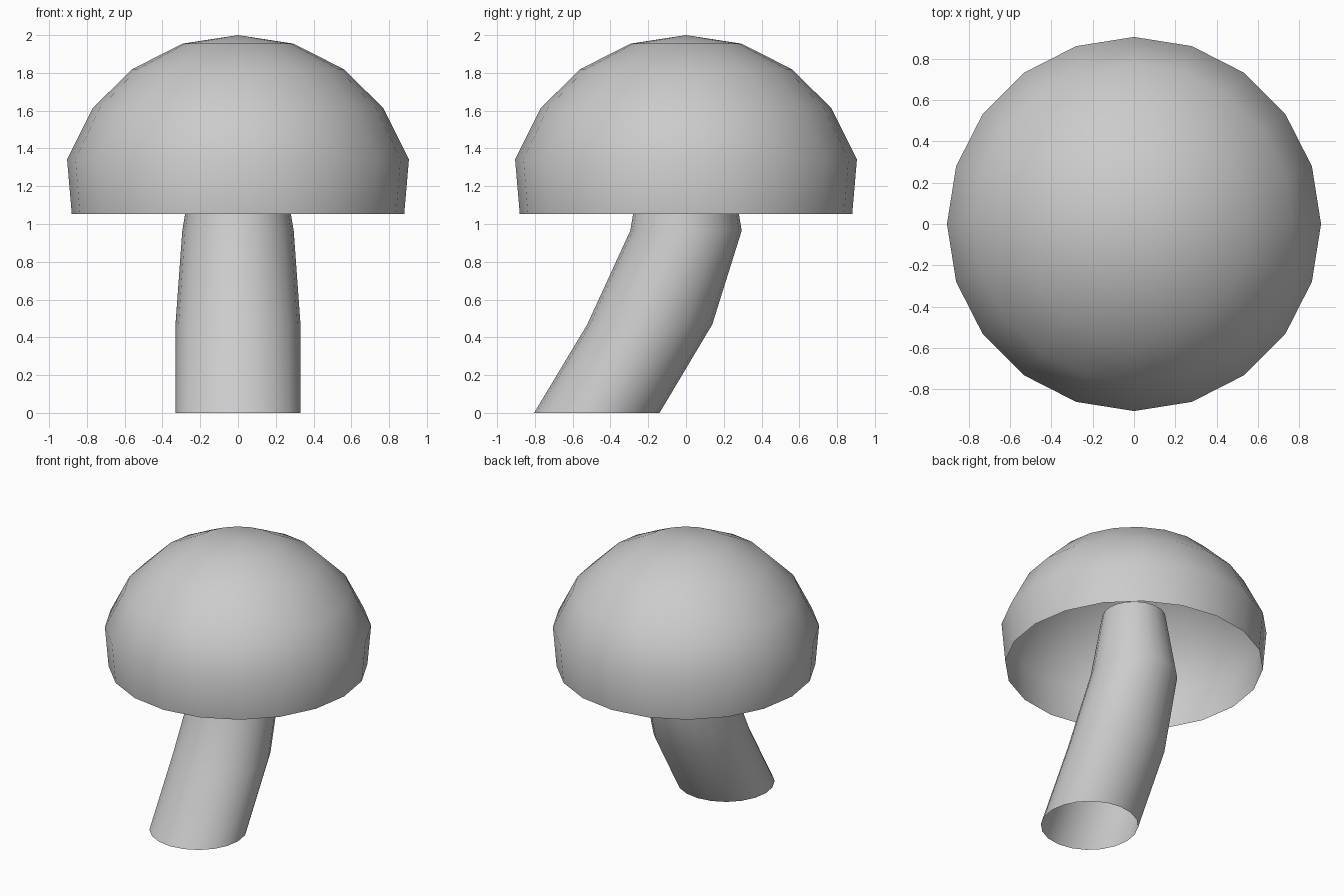
import bpy
import bmesh
from math import cos, sin, tau

if "Cube" in bpy.data.objects:
    bpy.data.objects.remove(bpy.data.objects["Cube"])

SIDES = 20


def lofted(name, rings, tip=None):
    """Skin open horizontal rings (centre y, z, radius), optionally closed by a tip."""
    bm = bmesh.new()
    loops = [[bm.verts.new((r * cos(tau * i / SIDES), y + r * sin(tau * i / SIDES), z))
              for i in range(SIDES)] for y, z, r in rings]
    for low, high in zip(loops, loops[1:]):
        for i in range(SIDES):
            j = (i + 1) % SIDES
            bm.faces.new((low[i], low[j], high[j], high[i]))
    if tip:
        apex = bm.verts.new(tip)
        for i in range(SIDES):
            bm.faces.new((loops[-1][i], loops[-1][(i + 1) % SIDES], apex))
    for face in bm.faces:
        face.smooth = True
    mesh = bpy.data.meshes.new(name)
    bm.to_mesh(mesh)
    bm.free()
    obj = bpy.data.objects.new(name, mesh)
    bpy.context.collection.objects.link(obj)
    return obj


# Hollow dome, open underneath
lofted("mushroom_cap",
       [(0, 1.052, 0.88), (0, 1.343, 0.905), (0, 1.613, 0.77),
        (0, 1.82, 0.56), (0, 1.955, 0.293)],
       tip=(0, 0, 2.0))

# Bent open tube, its narrow end reaching up inside the cap
lofted("mushroom_stem",
       [(-0.472, 0, 0.332), (-0.192, 0.468, 0.331),
        (0, 0.965, 0.295), (0, 1.43, 0.217)])
